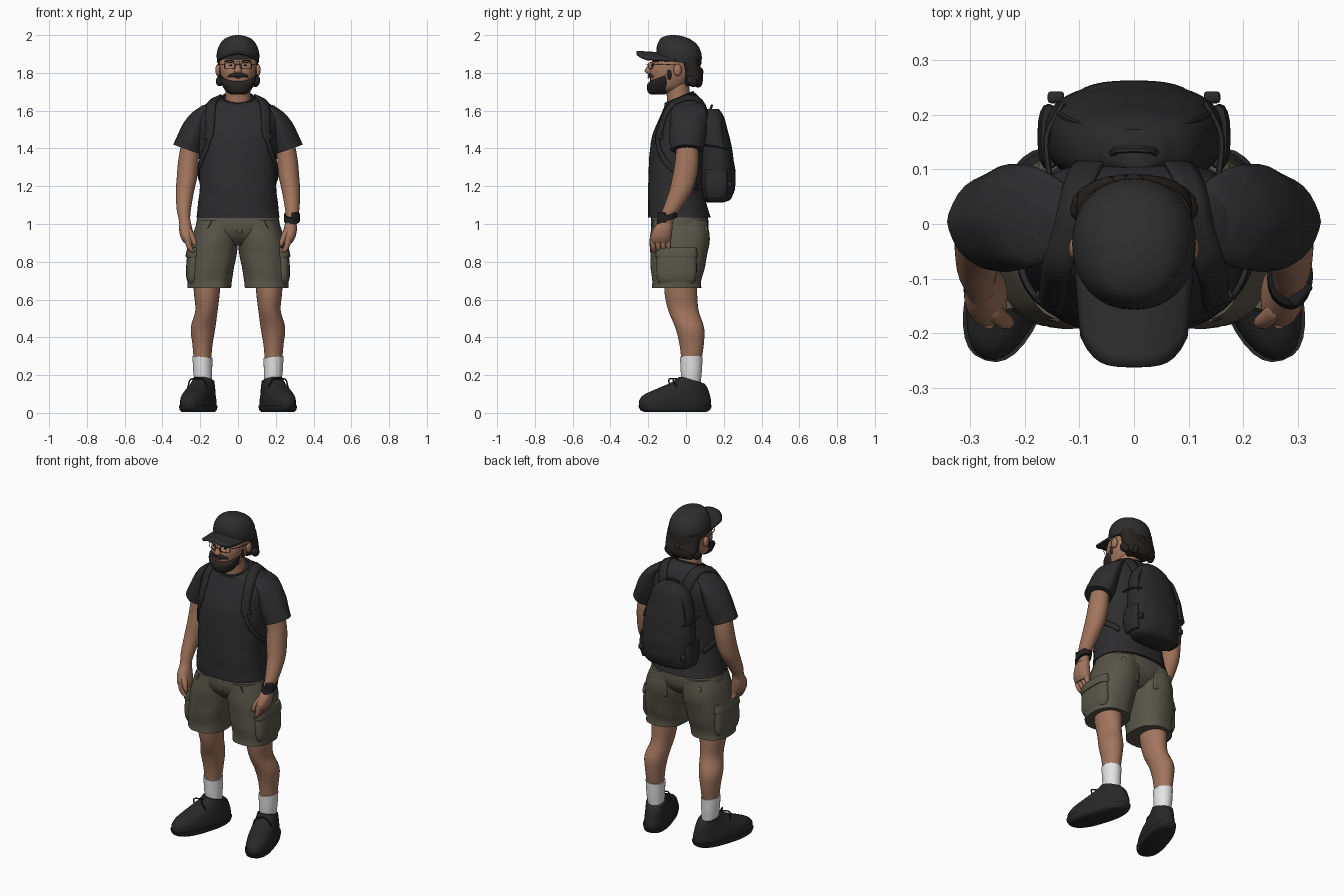
import bpy, bmesh, math, random
from mathutils import Vector, Matrix

random.seed(4)


def mat(name, r, g, b):
    m = bpy.data.materials.new(name)
    m.diffuse_color = (r, g, b, 1)
    return m


SKIN = mat("skin", .36, .178, .11)
SHIRT = mat("charcoal cloth", .026, .026, .028)
SHORTS = mat("olive cloth", .098, .09, .064)
HAIR = mat("dark hair", .02, .017, .015)
CAP = mat("cap black", .027, .027, .027)
PACK = mat("pack black", .023, .023, .024)
SHOE = mat("shoe black", .021, .021, .021)
SOCK = mat("sock white", .78, .78, .78)
TRIM = mat("trim black", .014, .014, .015)
LIP = mat("lip brown", .2, .08, .06)


def finish(ob, m, angle=50):
    ob.data.materials.clear()
    ob.data.materials.append(m)
    bpy.ops.object.select_all(action='DESELECT')
    ob.select_set(True)
    bpy.context.view_layer.objects.active = ob
    bpy.ops.object.shade_smooth_by_angle(angle=math.radians(angle))
    return ob


def from_bm(name, bm, m, angle=50):
    bmesh.ops.recalc_face_normals(bm, faces=bm.faces[:])
    me = bpy.data.meshes.new(name)
    bm.to_mesh(me)
    bm.free()
    ob = bpy.data.objects.new(name, me)
    bpy.context.collection.objects.link(ob)
    return finish(ob, m, angle)


def smooth_path(pts, sub):
    """Catmull-Rom interpolation of equal-length tuples."""
    out = []
    for i in range(len(pts) - 1):
        a, b, c, d = (pts[max(i - 1, 0)], pts[i], pts[i + 1], pts[min(i + 2, len(pts) - 1)])
        for k in range(sub):
            t = k / sub
            out.append([.5 * (2 * q + (r - p) * t + (2 * p - 5 * q + 4 * r - s) * t * t
                              + (3 * q - p - 3 * r + s) * t ** 3) for p, q, r, s in zip(a, b, c, d)])
    return out + [list(pts[-1])]


def loft(name, rings, m, s=1, p=2.0, n=28, sub=4, xf=None, fold=0):
    """Stacked rings (x, y, z, rx, ry, tilt_x, tilt_y); s = -1 mirrors, fold adds soft creases."""
    bm = bmesh.new()
    rows = []
    for x, y, z, rx, ry, tx, ty in smooth_path([tuple(r) + (0,) * (7 - len(r)) for r in rings], sub):
        row = []
        for i in range(n):
            a = 2 * math.pi * i / n
            c, d = math.cos(a), math.sin(a)
            f = 1 + fold * math.sin(5 * a + 28 * z) * math.sin(3 * a - 17 * z)
            dx = f * rx * math.copysign(abs(c) ** (2 / p), c)
            dy = f * ry * math.copysign(abs(d) ** (2 / p), d)
            co = Vector((x + dx, y + dy, z + tx * dx + ty * dy))
            if xf:
                co = xf @ co
            row.append(bm.verts.new((co.x * s, co.y, co.z)))
        rows.append(row)
    for a, b in zip(rows, rows[1:]):
        for i in range(n):
            bm.faces.new((a[i], a[(i + 1) % n], b[(i + 1) % n], b[i]))
    bm.faces.new(rows[0])
    bm.faces.new(rows[-1])
    return from_bm(name, bm, m)


def ball(name, loc, size, m):
    bm = bmesh.new()
    bmesh.ops.create_uvsphere(bm, u_segments=14, v_segments=9, radius=1,
                              matrix=Matrix.Translation(loc) @ Matrix.Diagonal((*size, 1)))
    return from_bm(name, bm, m)


def box(name, loc, size, m, bevel=.01, rot=0):
    bm = bmesh.new()
    bmesh.ops.create_cube(bm, size=1, matrix=Matrix.Translation(loc) @ Matrix.Rotation(rot, 4, 'Z')
                          @ Matrix.Diagonal((*size, 1)))
    bmesh.ops.bevel(bm, geom=bm.edges[:], offset=bevel, segments=2, affect='EDGES', profile=.5)
    return from_bm(name, bm, m)


def tube(name, pts, r, m, cyclic=False):
    cu = bpy.data.curves.new(name, 'CURVE')
    cu.dimensions = '3D'
    cu.bevel_depth, cu.bevel_resolution, cu.use_fill_caps = r, 1, True
    sp = cu.splines.new('POLY')
    pts = pts if cyclic else smooth_path(pts, 4)
    sp.points.add(len(pts) - 1)
    for q, co in zip(sp.points, pts):
        q.co = (*co, 1)
    sp.use_cyclic_u = cyclic
    ob = bpy.data.objects.new(name, cu)
    bpy.context.collection.objects.link(ob)
    bpy.ops.object.select_all(action='DESELECT')
    ob.select_set(True)
    bpy.context.view_layer.objects.active = ob
    bpy.ops.object.convert(target='MESH')
    return finish(bpy.context.view_layer.objects.active, m)


# Shirt body, with the neckline dropping towards the front
shirt = loft("shirt_body", [
    (0, -.035, 1.035, .222, .165), (0, -.045, 1.1, .213, .157), (0, -.053, 1.2, .204, .148),
    (0, -.04, 1.4, .206, .15), (0, -.022, 1.5, .212, .145), (0, -.01, 1.58, .215, .122),
    (0, -.012, 1.635, .17, .102, 0, .1), (0, -.03, 1.664, .1, .085, 0, .3),
    (0, -.035, 1.668, .083, .073, 0, .4)], SHIRT, p=2.3, n=40, fold=.012)
collar = [(.083 * math.cos(a), -.035 + .073 * math.sin(a), 1.668 + .03 * math.sin(a))
          for a in [i * math.pi / 14 for i in range(28)]]
tube("shirt_collar", collar, .006, SHIRT, True)

# Neck and head
loft("neck", [(0, -.03, 1.6, .075, .07), (0, -.04, 1.68, .066, .062), (0, -.05, 1.78, .066, .066)], SKIN)
loft("head", [(0, -.12, 1.695, .04, .05), (0, -.1, 1.72, .07, .085), (0, -.08, 1.77, .088, .11),
              (0, -.074, 1.82, .097, .116), (0, -.058, 1.875, .1, .094), (0, -.05, 1.93, .08, .075)], SKIN, p=2.2)
loft("nose", [(0, -.19, 1.798, .019, .018), (0, -.198, 1.81, .02, .021),
              (0, -.189, 1.835, .012, .017), (0, -.168, 1.862, .01, .012)], SKIN, n=12)

# Beard, moustache and hair
loft("beard", [(0, -.15, 1.685, .035, .035), (0, -.145, 1.7, .062, .058), (0, -.137, 1.735, .084, .069),
               (0, -.133, 1.76, .092, .067, 0, .2), (0, -.13, 1.78, .093, .06, 0, .4)], HAIR, p=2.3)
loft("moustache", [(0, -.172, 1.776, .055, .025), (0, -.178, 1.789, .048, .025), (0, -.177, 1.801, .028, .018)],
     HAIR, n=16)
ball("lips", (0, -.199, 1.775), (.02, .006, .004), LIP)
loft("hair", [(0, .03, 1.73, .07, .038), (0, .038, 1.755, .098, .05), (0, .037, 1.79, .105, .053),
              (0, .028, 1.83, .107, .05), (0, .01, 1.88, .104, .066)], HAIR, p=2.3)
for i in range(13):
    a = math.pi * i / 12
    ball("hair_curl", (.096 * math.cos(a), .027 + .042 * math.sin(a), random.uniform(1.745, 1.81)),
         (.022, .024, .027), HAIR)

# Cap crown and arched brim
loft("cap_crown", [(0, -.037, 1.856, .11, .117, 0, -.12), (0, -.037, 1.9, .113, .12, 0, -.05),
                   (0, -.045, 1.945, .1, .108), (0, -.058, 1.98, .072, .078),
                   (0, -.068, 1.996, .034, .038), (0, -.07, 2.0, .01, .01)], CAP, p=2.15, n=32)
bm = bmesh.new()
N, M = 16, 6
g = []
for i in range(N + 1):
    u = 2 * i / N - 1
    y0, y1 = -.13 + .08 * u * u, -.262 + .055 * u ** 4
    g.append([bm.verts.new((u * (.108 - .014 * j / M), y0 + (y1 - y0) * j / M,
                            1.902 - .038 * u * u + .008 * j / M)) for j in range(M + 1)])
for i in range(N):
    for j in range(M):
        bm.faces.new((g[i][j], g[i + 1][j], g[i + 1][j + 1], g[i][j + 1]))
brim = from_bm("cap_brim", bm, CAP)
md = brim.modifiers.new("thickness", 'SOLIDIFY')
md.thickness, md.offset = .014, 0

# Glasses bridge
tube("glasses_bridge", [(-.016, -.203, 1.843), (0, -.209, 1.847), (.016, -.203, 1.843)], .002, HAIR)

for s in (1, -1):
    # Ears, eyes, brows, sideburns and glasses
    ball("ear", (s * .106, -.045, 1.815), (.014, .022, .032), SKIN)
    ball("eye", (s * .038, -.177, 1.84), (.009, .008, .004), HAIR)
    tube("eyebrow", [(s * .02, -.174, 1.861), (s * .045, -.167, 1.866), (s * .07, -.148, 1.861)], .004, HAIR)
    ball("sideburn", (s * .091, -.088, 1.795), (.008, .012, .032), HAIR)
    tube("glasses_rim", [(s * (.044 + .028 * math.copysign(abs(math.cos(a)) ** .6, math.cos(a))),
                          -.2 + .012 * (1 + math.cos(a)),
                          1.838 + .017 * math.copysign(abs(math.sin(a)) ** .6, math.sin(a)))
                         for a in [k * math.pi / 10 for k in range(20)]], .0018, HAIR, True)
    tube("glasses_temple", [(s * .072, -.176, 1.846), (s * .1, -.13, 1.846), (s * .109, -.05, 1.842)], .002, HAIR)

    # Sleeve, arm and hand
    loft("sleeve", [(.14, .014, 1.64, .05, .065, -.25), (.188, .014, 1.597, .065, .092, -.25),
                    (.222, .012, 1.515, .073, .098, .1), (.245, .008, 1.445, .076, .094, .3),
                    (.266, .004, 1.393, .075, .088, .35)], SHIRT, s, 1.7, fold=.02)
    loft("arm", [(.25, .005, 1.44, .048, .055), (.262, .005, 1.34, .054, .062), (.27, -.008, 1.25, .054, .064),
                 (.281, -.03, 1.17, .048, .06), (.287, -.075, 1.08, .038, .047),
                 (.284, -.1, 1.03, .031, .038), (.28, -.112, 1.0, .032, .042)], SKIN, s)
    loft("hand", [(.28, -.105, 1.02, .027, .036), (.277, -.122, .975, .035, .05),
                  (.268, -.133, .93, .036, .056), (.26, -.136, .9, .026, .05)], SKIN, s, 2.3, 20)
    for i in range(4):
        y = -.176 + .027 * i
        loft("finger", [(.266, y, .935, .016, .015), (.263, y, .895, .016, .014),
                        (.25, y + .004, .863, .014, .013), (.237, y + .006, .85, .008, .01)], SKIN, s, n=10, sub=2)
    loft("thumb", [(.265, -.15, .975, .016, .018), (.245, -.172, .94, .016, .016),
                   (.233, -.18, .905, .014, .013), (.228, -.18, .885, .008, .008)], SKIN, s, n=10, sub=2)

    # Shorts leg with cargo pocket
    loft("shorts_leg", [(.106, -.033, 1.02, .104, .146), (.122, -.033, .92, .124, .157), (.142, -.043, .78, .123, .143),
                        (.15, -.049, .7, .117, .131), (.152, -.05, .66, .116, .132)], SHORTS, s, 2.3, 36, fold=.02)
    loft("cargo_pocket", [(.235, -.05, .685, .028, .09), (.238, -.05, .72, .036, .105),
                          (.237, -.05, .8, .036, .107), (.235, -.05, .85, .03, .1)], SHORTS, s, 3, 24)
    loft("pocket_flap", [(.237, -.05, .822, .038, .108), (.237, -.05, .835, .04, .112),
                         (.234, -.05, .875, .034, .106)], SHORTS, s, 3, 24, 2)
    box("back_pocket", (s * .115, .1, .93), (.12, .03, .12), SHORTS, .009)
    tube("hip_pocket_seam", [(s * .14, -.176, 1.02), (s * .165, -.168, .97), (s * .21, -.13, .93)], .004, SHORTS)

    # Leg, sock and shoe
    loft("leg", [(.165, -.03, .74, .075, .085), (.165, -.027, .63, .068, .086), (.167, -.013, .54, .059, .08),
                 (.185, .02, .45, .065, .076), (.188, .03, .36, .053, .064), (.188, .028, .27, .045, .052)], SKIN, s)
    loft("sock", [(.183, .028, .1, .04, .045), (.184, .028, .16, .045, .05), (.187, .028, .22, .05, .056),
                  (.188, .028, .296, .053, .06, .1)], SOCK, s)
    xf = Matrix.Translation((.182, .03, 0)) @ Matrix.Rotation(math.radians(18), 4, 'Z') \
        @ Matrix.Translation((0, -.03, 0))
    loft("shoe_sole", [(0, -.06, .004, .064, .165), (0, -.062, .015, .074, .19), (0, -.062, .04, .077, .202)],
         SHOE, s, 2.5, 32, 2, xf)
    loft("shoe_upper", [(0, -.062, .035, .073, .198), (0, -.062, .065, .074, .198), (0, -.053, .095, .07, .182),
                        (0, -.022, .12, .065, .145, 0, -.04), (0, .01, .145, .059, .104, 0, -.1),
                        (0, .026, .163, .056, .078, 0, -.2), (0, .03, .172, .055, .069, 0, -.28)],
         SHOE, s, 2.2, 32, 4, xf)
    for i in range(4):
        y, z = -.13 + .026 * i, .115 + .018 * i
        pts = [xf @ Vector(q) for q in ((-.042, y + .022, z - .008), (0, y, z + .008), (.042, y + .022, z - .008))]
        tube("shoelace", [(q.x * s, q.y, q.z) for q in pts], .005, TRIM)
    for e in (-1, 1):
        pts = [xf @ Vector(q) for q in ((0, -.055, .18), (e * .035, -.085, .178), (e * .055, -.07, .135))]
        tube("lace_bow", [(q.x * s, q.y, q.z) for q in pts], .004, TRIM)

    # Shoulder strap hugging the shirt
    path = [Vector(q) for q in smooth_path([
        (.075, .11, 1.56), (.1, .06, 1.65), (.125, -.02, 1.67), (.145, -.1, 1.61), (.155, -.15, 1.5),
        (.172, -.16, 1.42), (.2, -.11, 1.33), (.212, -.03, 1.26), (.18, .09, 1.19)], 5)]
    bm = bmesh.new()
    rows = []
    for i, q in enumerate(path):
        t = path[min(i + 1, len(path) - 1)] - path[max(i - 1, 0)]
        w = t.cross(q - Vector((.05, -.03, min(q.z, 1.5)))).normalized()
        h = .028 if q.z > 1.46 else .014
        rows.append([bm.verts.new((v.x * s, v.y, v.z)) for v in (q + w * h * k for k in (-1, -.33, .33, 1))])
    for a, b in zip(rows, rows[1:]):
        for k in range(3):
            bm.faces.new((a[k], a[k + 1], b[k + 1], b[k]))
    strap = from_bm("shoulder_strap", bm, PACK)
    md = strap.modifiers.new("hug", 'SHRINKWRAP')
    md.target, md.offset, md.wrap_mode = shirt, .005, 'ABOVE_SURFACE'
    md = strap.modifiers.new("thickness", 'SOLIDIFY')
    md.thickness, md.offset = .01, 0
    box("strap_buckle", (s * .16, -.137, 1.46), (.045, .02, .03), PACK, .005, s * .6)

    # Pack side pocket, tabs and compression strap
    loft("pack_side_pocket", [(.145, .16, 1.14, .018, .05), (.156, .16, 1.2, .021, .06),
                              (.154, .16, 1.29, .016, .058)], PACK, s, 2.5, 16)
    box("pack_tab", (s * .143, .232, 1.21), (.03, .022, .03), PACK, .006)
    tube("pack_side_strap", [(s * .155, .09, 1.42), (s * .16, .16, 1.41), (s * .13, .222, 1.4)], .006, PACK)

# Shorts hips and fly
loft("shorts_hips", [(0, -.035, 1.06, .208, .147), (0, -.033, .99, .222, .153), (0, -.033, .94, .2, .14),
                     (0, -.035, .9, .1, .105), (0, -.035, .885, .05, .08)], SHORTS, p=2.3, n=40)
box("shorts_fly", (.008, -.18, .99), (.03, .012, .08), SHORTS, .005)

# Wrist watch
loft("watch_band", [(.285, -.103, 1.015, .041, .054, 0, .35), (.286, -.095, 1.05, .042, .054, 0, .35)], TRIM, sub=1)
box("watch_face", (.305, -.128, 1.034), (.022, .05, .052), TRIM, .006, -.7)

# Backpack body, outer pocket, zips and handle
loft("backpack", [(0, .155, 1.115, .11, .045), (0, .165, 1.14, .148, .078), (0, .165, 1.24, .164, .092),
                  (0, .158, 1.38, .157, .089), (0, .145, 1.5, .136, .075), (0, .14, 1.57, .104, .06),
                  (0, .138, 1.61, .05, .035)], PACK, p=2.5, n=40)
loft("pack_outer_pocket", [(0, .2, 1.14, .09, .035), (0, .208, 1.18, .115, .05), (0, .21, 1.28, .115, .052),
                           (0, .205, 1.36, .1, .04), (0, .2, 1.4, .07, .025)], PACK, p=2.6, n=32)
tube("pack_zip", [(-.145, .208, 1.2), (-.138, .202, 1.4), (-.105, .186, 1.53), (-.045, .176, 1.59),
                  (.045, .176, 1.59), (.105, .186, 1.53), (.138, .202, 1.4), (.145, .208, 1.2)], .005, PACK)
tube("pack_handle", [(-.04, .12, 1.58), (-.032, .135, 1.622), (.032, .135, 1.622), (.04, .12, 1.58)], .007, PACK)
